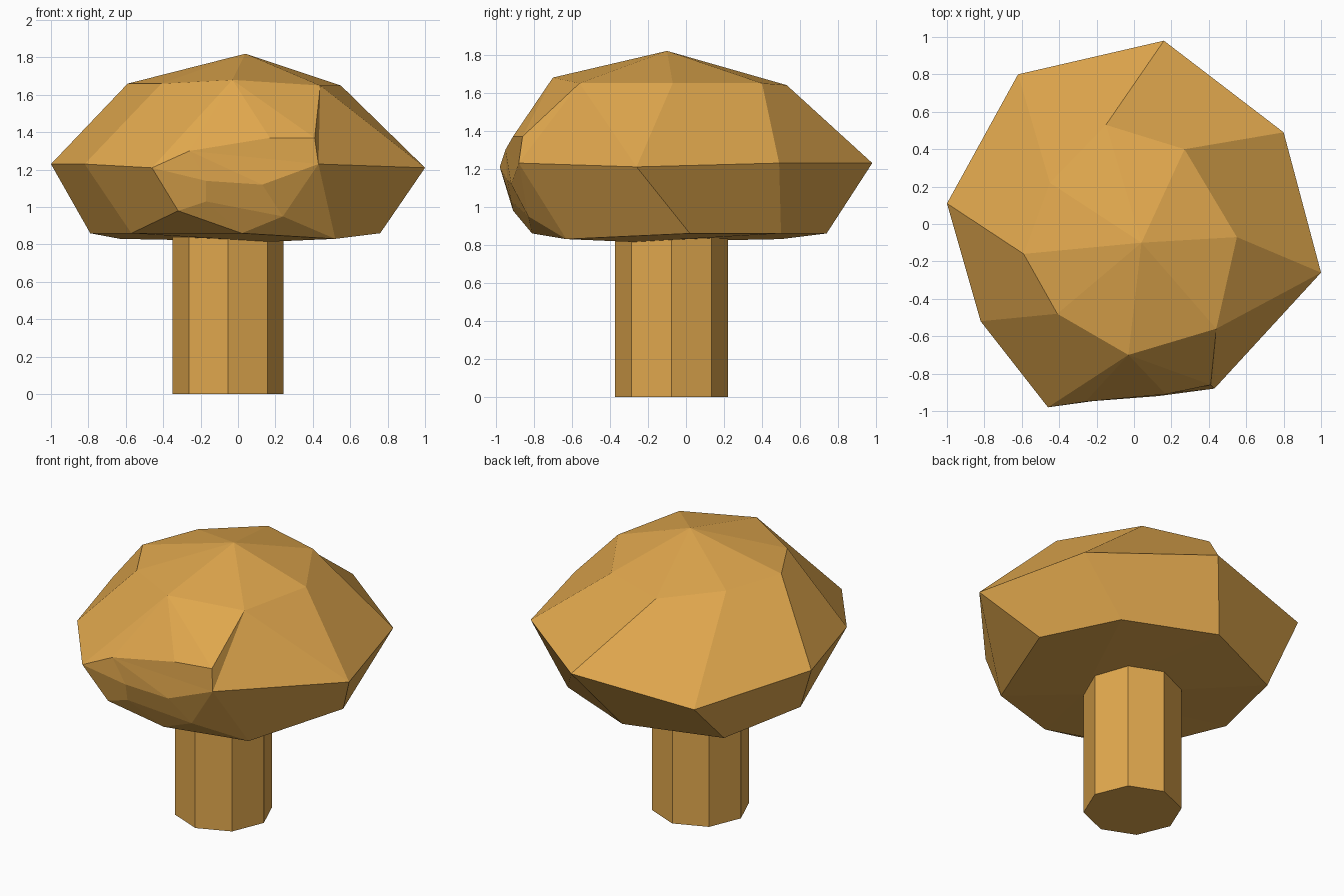
import bpy
import bmesh

if "Cube" in bpy.data.objects:
    bpy.data.objects.remove(bpy.data.objects["Cube"], do_unlink=True)

# One warm ochre for the whole model
ochre = bpy.data.materials.new("warm_ochre")
ochre.use_nodes = True
colour = (0.75, 0.39, 0.075, 1.0)
ochre.diffuse_color = colour
ochre.node_tree.nodes["Principled BSDF"].inputs["Base Color"].default_value = colour


def make_object(name, bm):
    """Turn a bmesh into a flat-shaded object with the ochre material."""
    bmesh.ops.recalc_face_normals(bm, faces=bm.faces[:])
    mesh = bpy.data.meshes.new(name)
    bm.to_mesh(mesh)
    bm.free()
    mesh.materials.append(ochre)
    obj = bpy.data.objects.new(name, mesh)
    bpy.context.collection.objects.link(obj)
    return obj


# Stem: an eight-sided column, sunk a little into the cap
bpy.ops.mesh.primitive_cylinder_add(vertices=8, radius=0.297, depth=0.84,
                                    location=(-0.053, -0.077, 0.42))
stem = bpy.context.object
stem.name = "stem"
stem.data.materials.append(ochre)

# Cap: three uneven rings of eight corners, counter-clockwise, plus a peak
bm = bmesh.new()


def corners(points):
    return [bm.verts.new(p) for p in points]


lower = corners([(0.76, 0.02, 0.86), (0.52, 0.5, 0.86), (-0.05, 0.74, 0.86),
                 (-0.63, 0.5, 0.83), (-0.79, -0.075, 0.86), (-0.57, -0.6, 0.86),
                 (0.02, -0.81, 0.86), (0.52, -0.63, 0.83)])
rim = corners([(1, -0.26, 1.21), (0.8, 0.49, 1.23), (0.16, 0.98, 1.23),
               (-0.62, 0.8, 1.13), (-1, 0.11, 1.23), (-0.82, -0.52, 1.23),
               (-0.46, -0.98, 1.21), (0.43, -0.88, 1.23)])
upper = corners([(0.55, -0.07, 1.65), (0.27, 0.4, 1.65), (-0.15, 0.53, 1.64),
                 (-0.45, 0.22, 1.655), (-0.59, -0.16, 1.66), (-0.41, -0.48, 1.66),
                 (-0.03, -0.7, 1.68), (0.44, -0.56, 1.65)])
peak = bm.verts.new((0.04, -0.1, 1.82))
underside = bm.verts.new((0.17, -0.28, 0.815))

# Chipped front: a ledge above the rim and a notch below
ledge_a, ledge_b, ledge_c = corners([(-0.26, -0.95, 1.3), (0.17, -0.91, 1.37),
                                     (0.41, -0.86, 1.37)])
mid_a, mid_b = corners([(-0.17, -0.94, 1.14), (0.13, -0.92, 1.12)])
notch_a, notch_b, notch_c = corners([(-0.32, -0.91, 0.98), (-0.17, -0.92, 1.03),
                                     (0.24, -0.83, 0.95)])

# Regular faces between the rings
for i in range(8):
    j = (i + 1) % 8
    bm.faces.new((upper[i], upper[j], peak))
    bm.faces.new((lower[j], lower[i], underside))
    if i < 6:
        bm.faces.new((rim[i], rim[j], upper[j], upper[i]))
    if i not in (5, 6):
        bm.faces.new((lower[i], lower[j], rim[j], rim[i]))

# Front faces
rim_l, rim_r = rim[6], rim[7]
front = [
    (rim_r, rim[0], upper[7]), (rim[0], upper[0], upper[7]),
    (rim_r, upper[7], ledge_c), (ledge_c, upper[7], upper[6]),
    (ledge_b, ledge_c, upper[6]), (ledge_a, ledge_b, upper[6]),
    (rim_l, ledge_a, upper[6]),
    (ledge_a, rim_r, ledge_c, ledge_b), (ledge_a, mid_b, rim_r),
    (rim_l, mid_a, ledge_a), (mid_a, mid_b, ledge_a),
    (rim_l, notch_a, notch_b, mid_a), (mid_a, notch_b, notch_c, mid_b),
    (mid_b, notch_c, rim_r), (notch_c, lower[7], rim_r),
    (notch_b, lower[6], notch_c), (lower[6], lower[7], notch_c),
    (lower[5], lower[6], notch_a), (lower[6], notch_b, notch_a),
    (rim[5], lower[5], notch_a, rim_l),
]
for face in front:
    bm.faces.new(face)

make_object("cap", bm)
